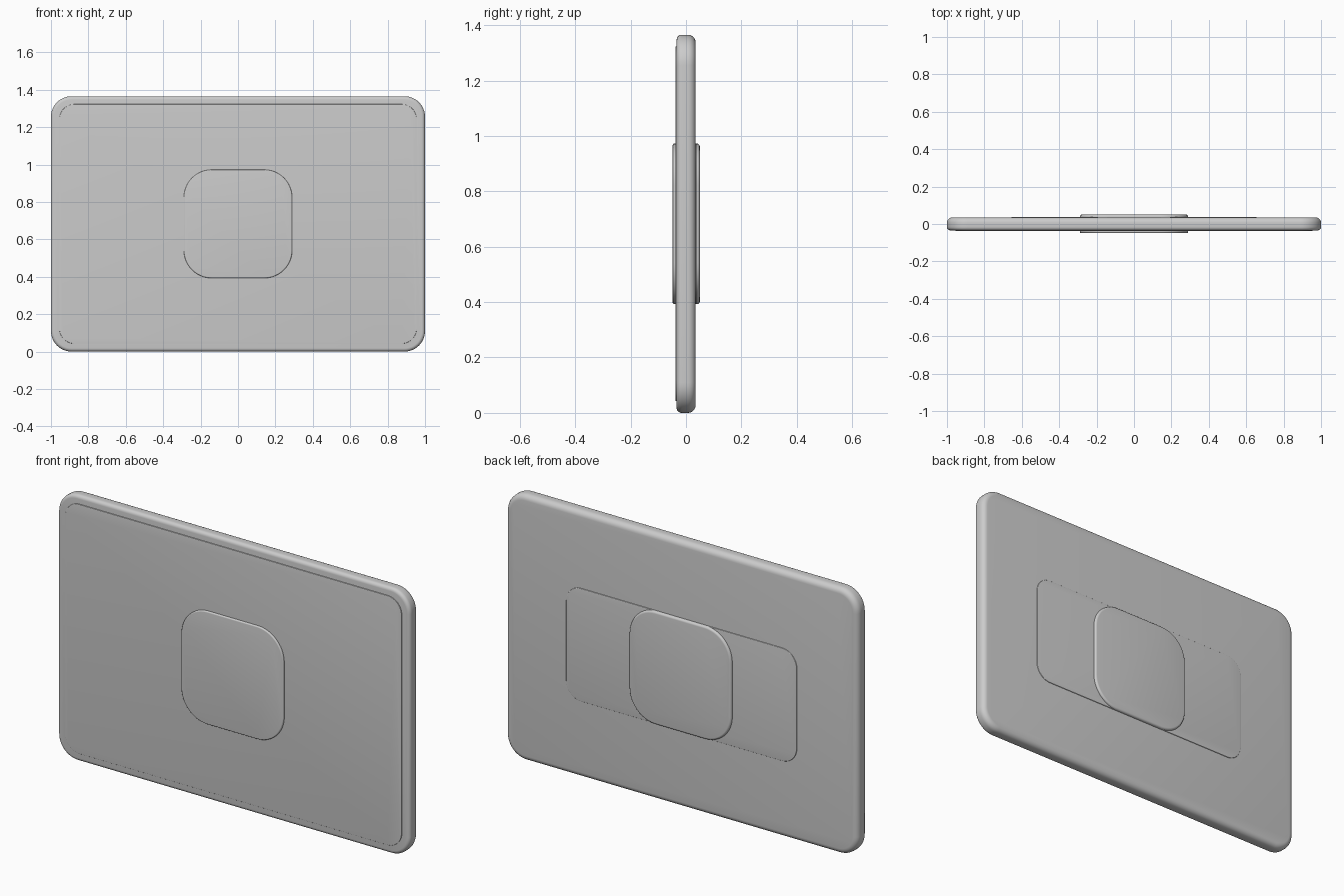
import bpy
import bmesh
from math import cos, sin, pi

cube = bpy.data.objects.get("Cube")
if cube:
    bpy.data.objects.remove(cube, do_unlink=True)

# One plain grey for every part
grey = bpy.data.materials.new("light grey")
grey.use_nodes = True
color = (0.6, 0.6, 0.6, 1)
grey.diffuse_color = color
grey.node_tree.nodes["Principled BSDF"].inputs["Base Color"].default_value = color

HEIGHT = 1.365


def rounded_slab(name, width, height, radius, y_front, y_back,
                 front_edge, back_edge, corner_steps=12, edge_steps=5):
    """Upright slab with rounded corners, and front and back edges rolled over."""
    # Each ring is (inset from the outline, y), running from front to back
    rings = []
    for i in range(edge_steps + 1):
        a = i / edge_steps * pi / 2
        rings.append((front_edge * (1 - sin(a)), y_front + front_edge * (1 - cos(a))))
    for i in range(edge_steps + 1):
        a = (1 - i / edge_steps) * pi / 2
        rings.append((back_edge * (1 - sin(a)), y_back - back_edge * (1 - cos(a))))

    bm = bmesh.new()
    loops = []
    for inset, y in rings:
        loop = []
        for corner, (sx, sz) in enumerate([(1, 1), (-1, 1), (-1, -1), (1, -1)]):
            for step in range(corner_steps + 1):
                a = (corner + step / corner_steps) * pi / 2
                x = sx * (width / 2 - radius) + (radius - inset) * cos(a)
                z = sz * (height / 2 - radius) + (radius - inset) * sin(a)
                loop.append(bm.verts.new((x, y, z + HEIGHT / 2)))
        loops.append(loop)
    count = len(loops[0])
    for a, b in zip(loops, loops[1:]):
        for i in range(count):
            j = (i + 1) % count
            bm.faces.new((a[i], a[j], b[j], b[i]))
    bm.faces.new(loops[0])
    bm.faces.new(loops[-1])
    bmesh.ops.recalc_face_normals(bm, faces=bm.faces)

    mesh = bpy.data.meshes.new(name)
    bm.to_mesh(mesh)
    bm.free()
    mesh.materials.append(grey)
    obj = bpy.data.objects.new(name, mesh)
    bpy.context.collection.objects.link(obj)
    bpy.ops.object.select_all(action="DESELECT")
    obj.select_set(True)
    bpy.context.view_layer.objects.active = obj
    bpy.ops.object.shade_smooth_by_angle(angle=pi / 6)
    return obj


# Main board, with a softer edge at the back
rounded_slab("board", 2.0, HEIGHT, 0.11, -0.034, 0.035, 0.018, 0.028)
# Thin raised panel covering the front
rounded_slab("front_panel", 1.91, 1.28, 0.08, -0.038, 0.0, 0.002, 0.002)
# Thin wide plate on the back
rounded_slab("back_plate", 1.31, 0.58, 0.085, 0.0, 0.038, 0.002, 0.003)
# Matching rounded square pads in the middle of both sides
rounded_slab("front_pad", 0.58, 0.58, 0.15, -0.048, 0.0, 0.006, 0.002)
rounded_slab("back_pad", 0.58, 0.58, 0.15, 0.0, 0.05, 0.002, 0.011)
